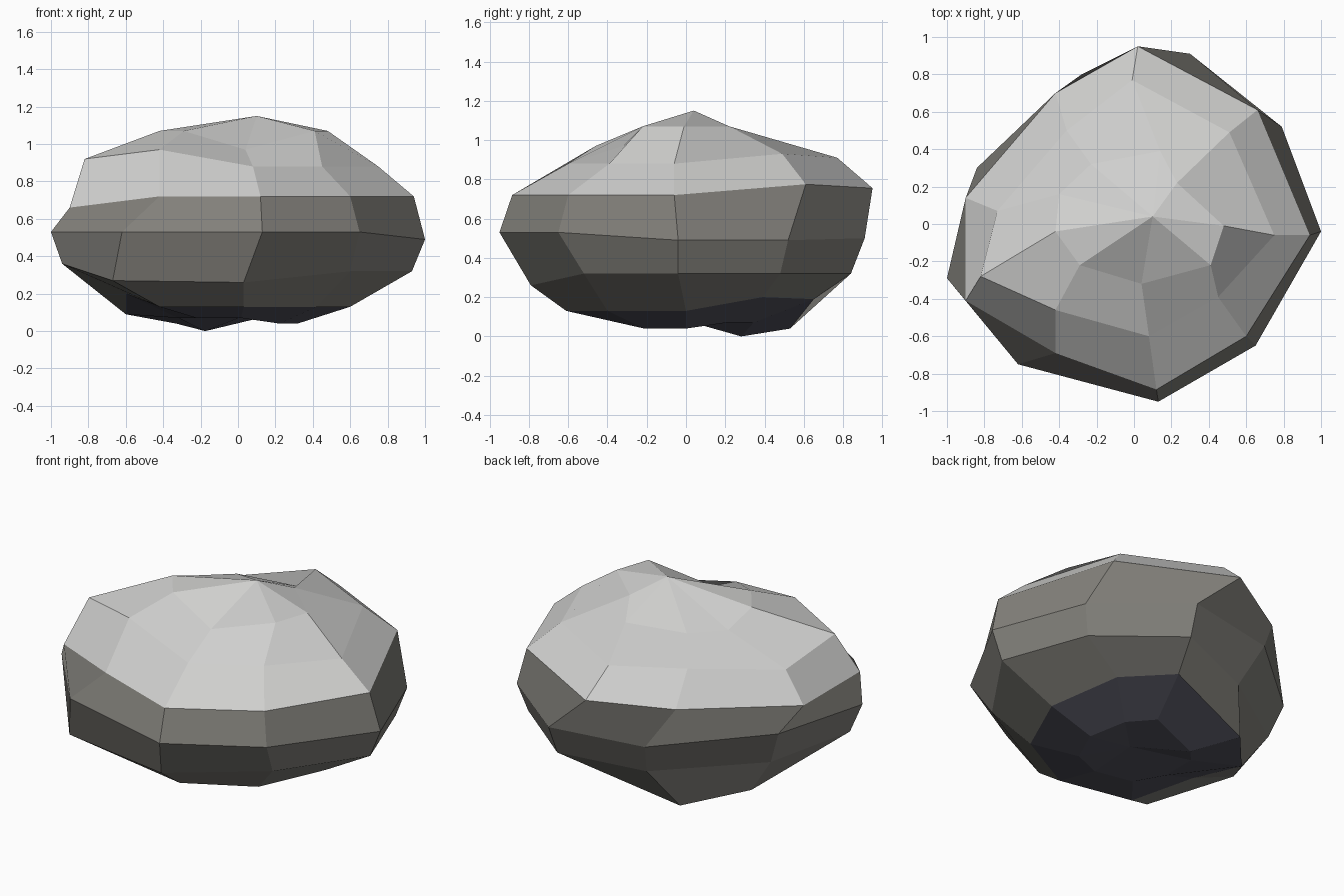
import bpy
import bmesh

if "Cube" in bpy.data.objects:
    bpy.data.objects.remove(bpy.data.objects["Cube"])

# Spokes run anticlockwise from +x, nine per ring
E, NE, N, NW, WNW, W, SW, S, SE = range(9)

# Rings from top to bottom: base height, height changes on single spokes, outline
RINGS = [
    (1.07, {S: -.1, N: -.08, NW: -.075, WNW: -.07},
     [(.48, -.01), (.23, .22), (.14, .39), (-.23, .32), (-.4, .16),
      (-.42, -.04), (-.29, -.22), (.04, -.32), (.41, -.22)]),
    (.88, {NE: .05, N: .03, WNW: -.07, W: .04, SW: .09},
     [(.75, -.06), (.51, .49), (-.01, .77), (-.36, .5), (-.73, .07),
      (-.82, -.28), (-.42, -.46), (.08, -.6), (.45, -.39)]),
    (.72, {NE: .055, N: .035, WNW: -.06, W: -.06},
     [(.94, -.06), (.66, .61), (.02, .95), (-.42, .7), (-.9, .14),
      (-.9, -.41), (-.42, -.69), (.12, -.885), (.6, -.6)]),
    (.53, {E: -.04, NE: -.04, N: -.03, NW: -.04},
     [(1, -.04), (.79, .52), (.3, .91), (-.28, .8), (-.84, .3),
      (-1, -.29), (-.62, -.75), (.13, -.95), (.65, -.65)]),
    (.32, {SW: -.05, S: -.06, NW: -.05, W: .04},
     [(.93, -.04), (.74, .48), (.29, .84), (-.2, .67), (-.76, .26),
      (-.94, -.255), (-.67, -.685), (.03, -.79), (.6, -.52)]),
    (.13, {NE: .07, N: .06, NW: -.09, WNW: -.04, W: .07},
     [(.6, 0), (.45, .39), (.22, .65), (-.33, .53), (-.6, .22),
      (-.6, -.2), (-.42, -.52), (.03, -.61), (.42, -.4)]),
]
# Underside ring: the ring above pulled inward
low = [(x * .53, y * .53) for x, y in RINGS[-1][2]]
RINGS.append((.07, {E: -.03, SE: -.03, NW: -.07}, low))


def material(name, colour):
    m = bpy.data.materials.new(name)
    m.diffuse_color = (*colour, 1)
    m.use_nodes = True
    m.node_tree.nodes["Principled BSDF"].inputs["Base Color"].default_value = m.diffuse_color
    return m


bm = bmesh.new()
loops = [[bm.verts.new((x, y, z + dents.get(i, 0))) for i, (x, y) in enumerate(outline)]
         for z, dents, outline in RINGS]
top = bm.verts.new((.10, .04, 1.15))
bottom = bm.verts.new((.03, 0, .08))

# Skin the rings and close both ends; colour by band
for i in range(9):
    j = (i + 1) % 9
    bm.faces.new((top, loops[0][i], loops[0][j])).material_index = 0
    for r in range(len(loops) - 1):
        a, b = loops[r], loops[r + 1]
        # The lower left corner bulges, so its quad is split along the ridge
        if r == 4 and i == WNW:
            parts = [(a[i], b[i], a[j]), (b[i], b[j], a[j])]
        else:
            parts = [(a[i], b[i], b[j], a[j])]
        for part in parts:
            bm.faces.new(part).material_index = 0 if r < 2 else 1 if r < 5 else 2
    bm.faces.new((bottom, loops[-1][j], loops[-1][i])).material_index = 2
bmesh.ops.recalc_face_normals(bm, faces=bm.faces)

mesh = bpy.data.meshes.new("rock")
bm.to_mesh(mesh)
bm.free()
for m in (material("light_grey_top", (.63, .63, .62)),
          material("warm_grey_side", (.225, .218, .198)),
          material("dark_blue_grey_base", (.085, .085, .11))):
    mesh.materials.append(m)
bpy.context.collection.objects.link(bpy.data.objects.new("rock", mesh))
